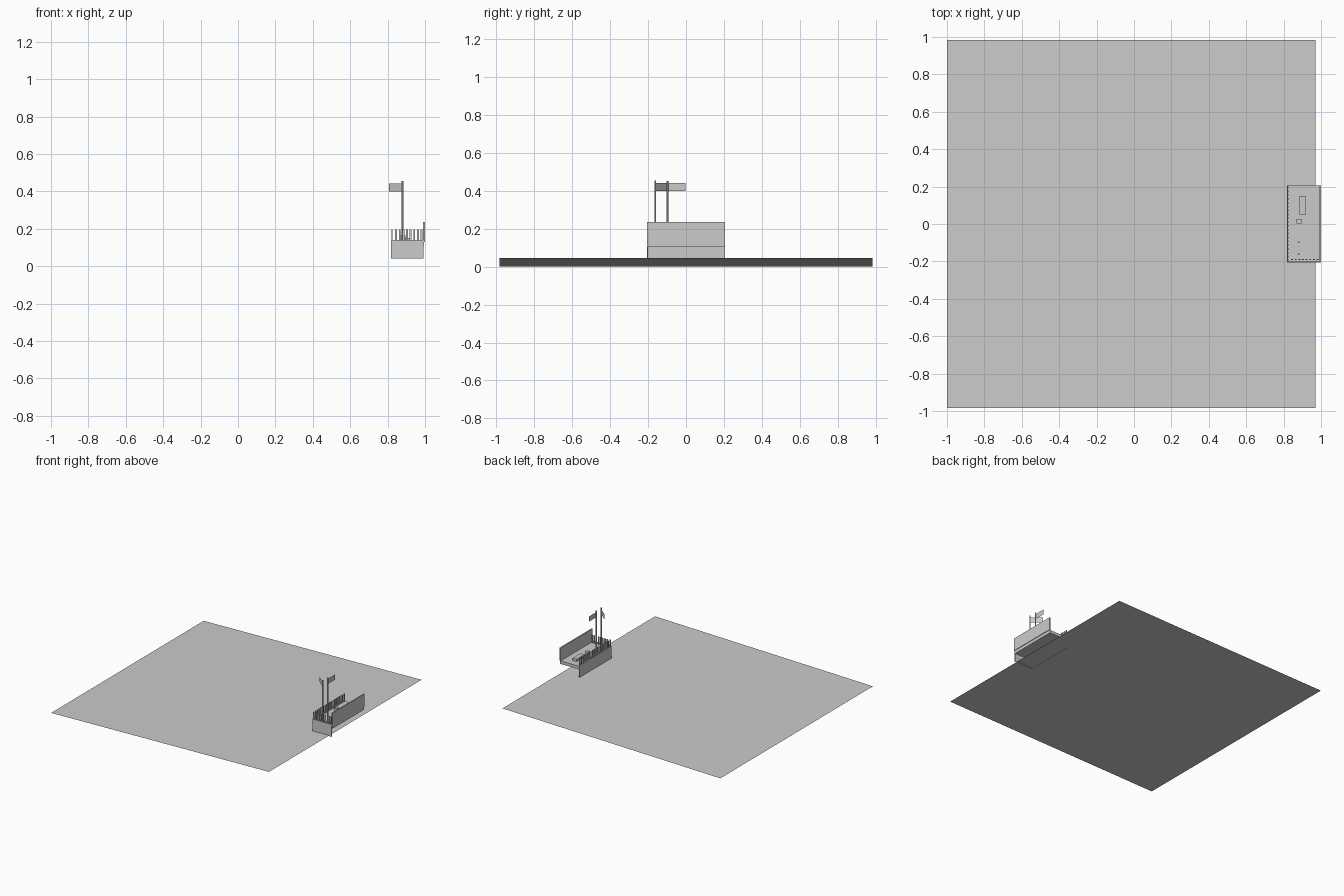
import bpy, bmesh
from mathutils import Vector

if "Cube" in bpy.data.objects:
    bpy.data.objects.remove(bpy.data.objects["Cube"])


def mesh_object(name, bm):
    me = bpy.data.meshes.new(name)
    bm.to_mesh(me)
    bm.free()
    ob = bpy.data.objects.new(name, me)
    bpy.context.collection.objects.link(ob)
    return ob


def add_box(bm, x0, x1, y0, y1, z0, z1):
    vs = bmesh.ops.create_cube(bm, size=1)["verts"]
    for v in vs:
        v.co = Vector((x0 + (v.co.x + .5) * (x1 - x0),
                       y0 + (v.co.y + .5) * (y1 - y0),
                       z0 + (v.co.z + .5) * (z1 - z0)))


def box(name, *b):
    bm = bmesh.new()
    add_box(bm, *b)
    return mesh_object(name, bm)


def sheet(name, pts):
    bm = bmesh.new()
    bm.faces.new([bm.verts.new(p) for p in pts])
    return mesh_object(name, bm)


# gently sloping ground sheet
sheet("ground_sheet", [(-1, -.985, 0), (.97, -.985, .045),
                       (.97, .985, .045), (-1, .985, 0)])

# platform: floor, two low walls, tall screen on the outer side
box("floor", .822, .995, -.2, .205, .105, .13)
box("side_wall", .817, .823, -.207, .207, .04, .14)
box("front_wall", .817, .992, -.207, -.201, .04, .14)
box("outer_screen", .99, 1.0, -.207, .207, .13, .235)

# picket rows along the side and front walls
bm = bmesh.new()
for i in range(20):
    y = -.195 + i * .0205
    add_box(bm, .82, .826, y - .005, y + .005, .13, .195)
mesh_object("side_pickets", bm)
bm = bmesh.new()
for i in range(8):
    x = .845 + i * .0195
    add_box(bm, x - .005, x + .005, -.192, -.186, .13, .195)
mesh_object("front_pickets", bm)

# bench and seat on the floor
box("bench", .884, .92, .05, .15, .13, .15)
box("seat", .868, .895, .002, .028, .13, .165)


# flag poles with flat flags
def flag(prefix, x, y, top, end):
    bm = bmesh.new()
    bmesh.ops.create_cone(bm, cap_ends=True, segments=8, radius1=.005,
                          radius2=.005, depth=top - .13)
    bmesh.ops.translate(bm, verts=bm.verts, vec=(x, y, (top + .13) / 2))
    mesh_object(prefix + "_pole", bm)
    sheet(prefix + "_flag", [(x, y, .4), (*end, .4), (*end, .442), (x, y, .442)])


flag("front", .88, -.162, .455, (.807, -.1))
flag("rear", .88, -.098, .453, (.88, -.003))
